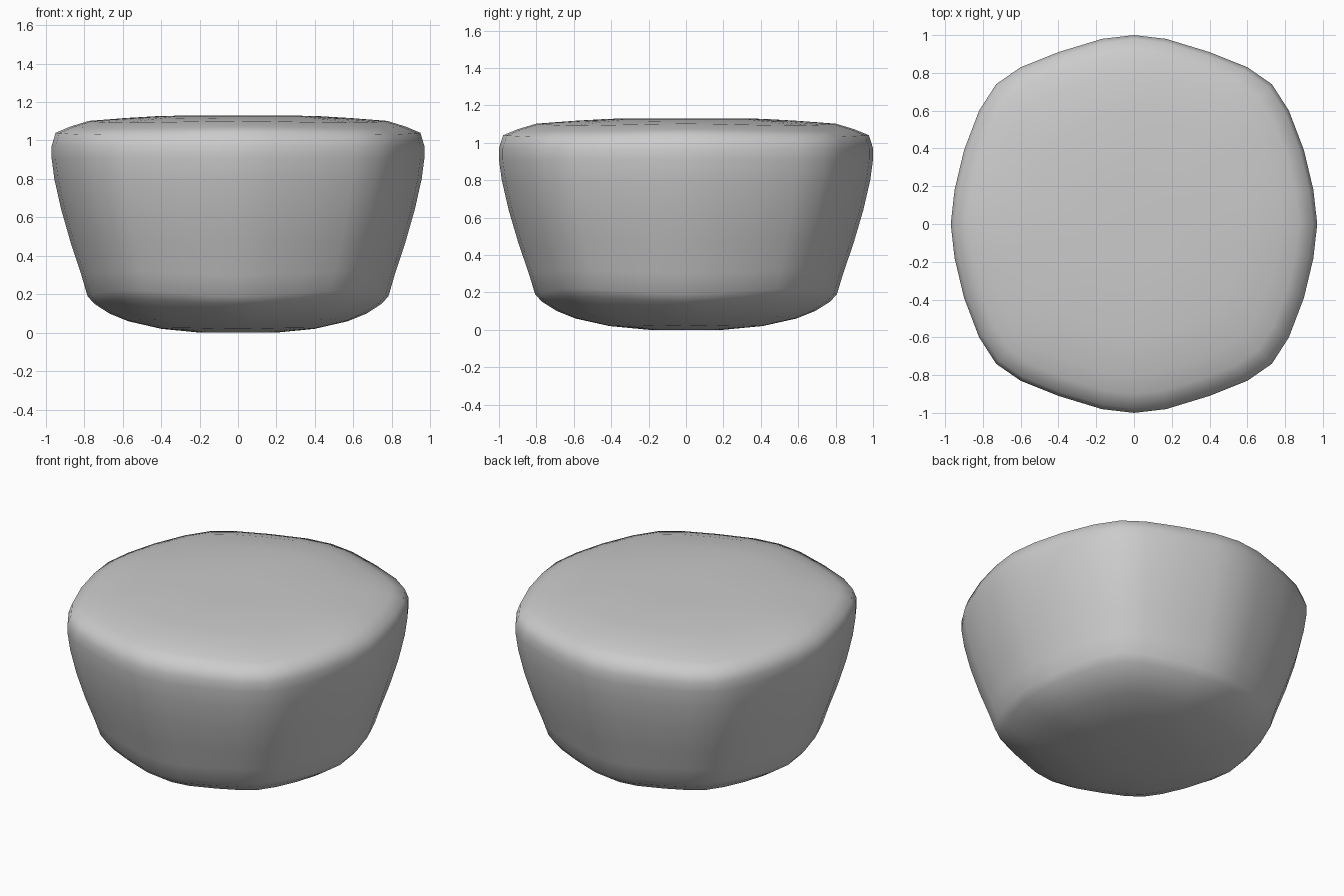
import bpy, bmesh

if "Cube" in bpy.data.objects:
    bpy.data.objects.remove(bpy.data.objects["Cube"])

# One quarter of the rounded plan outline, from +x round to just before +y
QUARTER = [(0.97, 0.0), (0.95, 0.18), (0.90, 0.39), (0.82, 0.60), (0.73, 0.74),
           (0.60, 0.83), (0.40, 0.91), (0.17, 0.98)]
# Vertical profile: outline scale, height, and lift at the plan's corners
PROFILE = [(0.20, 0.0, 0), (0.41, 0.02, 0.005), (0.59, 0.06, 0.01), (0.69, 0.10, 0.015),
           (0.77, 0.15, 0.025), (0.807, 0.19, 0.03), (0.84, 0.30, 0.02),
           (0.895, 0.46, 0.01), (0.948, 0.64, 0), (0.985, 0.80, 0),
           (1.0, 0.91, 0), (1.0, 0.97, 0), (0.978, 1.04, -0.01),
           (0.90, 1.072, -0.01), (0.80, 1.102, -0.01), (0.60, 1.117, -0.005),
           (0.41, 1.128, 0), (0.20, 1.13, 0)]


def full_outline():
    q = QUARTER
    top = q + [(0.0, 1.0)] + [(-x, y) for x, y in reversed(q)]
    return top + [(x, -y) for x, y in reversed(top[1:-1])]


# Cushion-like body: stacked scaled outlines
outline = full_outline()
bm = bmesh.new()
rings = []
for s, z, lift in PROFILE:
    ring = []
    for x, y in outline:
        corner = 4 * x * x * y * y / (x * x + y * y) ** 2
        ring.append(bm.verts.new((x * s, y * s, z + lift * corner)))
    rings.append(ring)

n = len(outline)
for a, b in zip(rings, rings[1:]):
    for i in range(n):
        j = (i + 1) % n
        bm.faces.new((a[i], a[j], b[j], b[i]))

# Flat closing caps
bm.faces.new(list(reversed(rings[0])))
bm.faces.new(rings[-1])
bmesh.ops.recalc_face_normals(bm, faces=bm.faces)
for f in bm.faces:
    f.smooth = True

mesh = bpy.data.meshes.new("rounded_body")
bm.to_mesh(mesh)
bm.free()
body = bpy.data.objects.new("rounded_body", mesh)
bpy.context.collection.objects.link(body)
